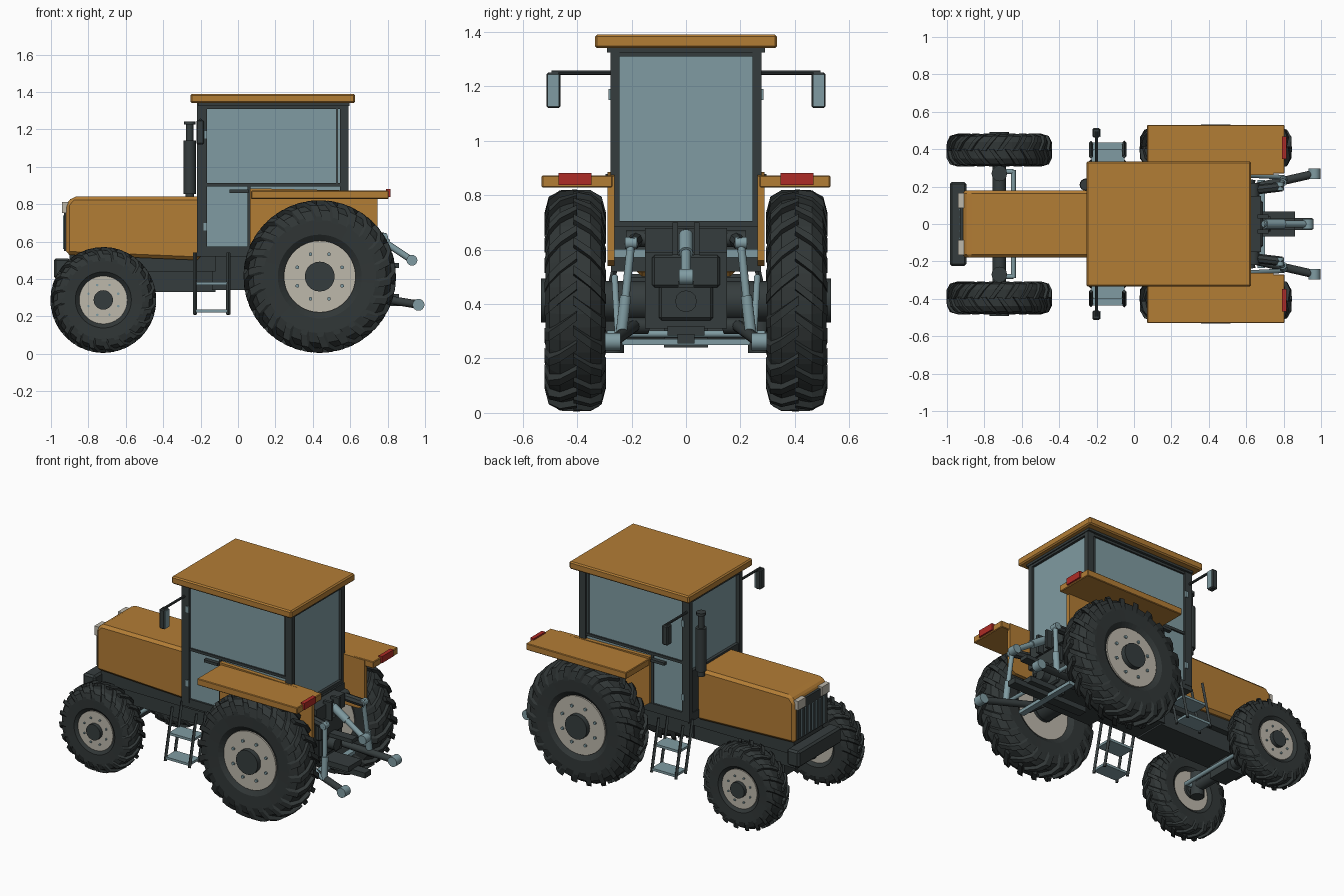
import bpy, bmesh, math
from mathutils import Vector

if "Cube" in bpy.data.objects:
    bpy.data.objects.remove(bpy.data.objects["Cube"])

def material(name, rgb):
    m = bpy.data.materials.new(name)
    m.diffuse_color = (*rgb, 1)
    m.use_nodes = True
    m.node_tree.nodes["Principled BSDF"].inputs["Base Color"].default_value = m.diffuse_color
    return m

ORANGE = material("orange paint", (0.45, 0.205, 0.036))
DARK = material("dark iron", (0.036, 0.046, 0.047))
TYRE = material("tyre rubber", (0.03, 0.037, 0.037))
GLASS = material("blue grey", (0.215, 0.33, 0.36))
CREAM = material("rim cream", (0.51, 0.48, 0.41))
RED = material("red lens", (0.42, 0.024, 0.019))

def finish(name, bm, mat, mirror=False, bevel=0, smooth=False):
    bmesh.ops.recalc_face_normals(bm, faces=bm.faces)
    me = bpy.data.meshes.new(name)
    bm.to_mesh(me)
    bm.free()
    me.materials.append(mat)
    ob = bpy.data.objects.new(name, me)
    bpy.context.collection.objects.link(ob)
    if smooth:
        bpy.context.view_layer.objects.active = ob
        ob.select_set(True)
        bpy.ops.object.shade_smooth_by_angle(angle=math.radians(35))
        ob.select_set(False)
    if bevel:
        b = ob.modifiers.new("bevel", 'BEVEL')
        b.width, b.segments = bevel, 1
    if mirror:
        ob.modifiers.new("mirror", 'MIRROR').use_axis = (False, True, False)
    return ob

def add_box(bm, x0, x1, y0, y1, z0, z1):
    v = [bm.verts.new((x, y, z)) for x in (x0, x1) for y in (y0, y1) for z in (z0, z1)]
    for f in ((0, 1, 3, 2), (4, 6, 7, 5), (0, 4, 5, 1), (2, 3, 7, 6), (0, 2, 6, 4), (1, 5, 7, 3)):
        bm.faces.new([v[i] for i in f])

def boxes(name, mat, *dims, mirror=False, bevel=0):
    bm = bmesh.new()
    for d in dims:
        add_box(bm, *d)
    return finish(name, bm, mat, mirror, bevel)

def add_rod(bm, p, q, r, n=12, r2=None):
    p, q = Vector(p), Vector(q)
    mat = (q - p).to_track_quat('Z', 'Y').to_matrix().to_4x4()
    mat.translation = (p + q) / 2
    bmesh.ops.create_cone(bm, cap_ends=True, segments=n, radius1=r,
                          radius2=r if r2 is None else r2, depth=(q - p).length, matrix=mat)

def rods(name, mat, *items, mirror=False):
    bm = bmesh.new()
    for it in items:
        add_rod(bm, *it)
    return finish(name, bm, mat, mirror, smooth=True)

def prism(name, mat, outline, y0, y1, mirror=False, bevel=0):
    bm = bmesh.new()
    a = [bm.verts.new((x, y0, z)) for x, z in outline]
    b = [bm.verts.new((x, y1, z)) for x, z in outline]
    bm.faces.new(a)
    bm.faces.new(b)
    for i in range(len(a)):
        j = (i + 1) % len(a)
        bm.faces.new((a[i], a[j], b[j], b[i]))
    return finish(name, bm, mat, mirror, bevel)

# Wheels: turned tyre, chevron lugs, rim, hub and bolts
def wheel(name, cx, cy, R, w, rim, hub, lugs, outer):
    h = w / 2
    def pt(y, r, a):
        return (cx + r * math.sin(a), cy + y, R + 0.005 + r * math.cos(a))
    bm = bmesh.new()
    prof = [(-.72, rim), (-.94, rim * 1.18), (-.97, R * .74), (-.84, R * .87), (-.5, R * .94),
            (.5, R * .94), (.84, R * .87), (.97, R * .74), (.94, rim * 1.18), (.72, rim)]
    n = 48
    rings = [[bm.verts.new(pt(y * h, r, math.tau * i / n)) for y, r in prof] for i in range(n)]
    for i in range(n):
        a, b = rings[i], rings[(i + 1) % n]
        for k in range(len(prof)):
            m = (k + 1) % len(prof)
            bm.faces.new((a[k], a[m], b[m], b[k]))
    # y, inner radius, outer radius, sweep and half width in lug pitches
    path = [(-.06, .90, 1.0, 0, .17), (.5, .90, .995, .42, .19), (.86, .83, .935, .74, .21), (1.0, .72, .79, .95, .22)]
    pitch = math.tau / lugs
    for side in (1, -1):
        for i in range(lugs):
            base = (i + (0.5 if side < 0 else 0)) * pitch
            secs = []
            for y, ri, ro, sw, hw in path:
                secs.append([bm.verts.new(pt(side * y * h, r * R, base + (sw + s * hw) * pitch))
                             for r, s in ((ri, -1), (ro, -.8), (ro, .8), (ri, 1))])
            for a, b in zip(secs, secs[1:]):
                for k in range(4):
                    m = (k + 1) % 4
                    bm.faces.new((a[k], a[m], b[m], b[k]))
            bm.faces.new(secs[0])
            bm.faces.new(secs[-1])
    finish(name + "_tyre", bm, TYRE, True)
    z = R + 0.005
    rods(name + "_rim", CREAM, ((cx, cy - h * .74, z), (cx, cy + h * .82, z), rim * 1.01, 36), mirror=True)
    rods(name + "_hub", DARK, ((cx, cy - h * .9, z), (cx, outer, z), hub, 20), mirror=True)
    bolts = []
    for i in range(8):
        a = math.tau * (i + .5) / 8
        x, zz = cx + math.sin(a) * rim * .68, z + math.cos(a) * rim * .68
        bolts.append(((x, cy, zz), (x, cy + h * .9, zz), rim * .055, 6))
    rods(name + "_bolts", GLASS, *bolts, mirror=True)

wheel("rear_wheel", 0.437, 0.407, 0.408, 0.226, 0.19, 0.08, 22, 0.532)
wheel("front_wheel", -0.72, 0.395, 0.283, 0.176, 0.127, 0.052, 20, 0.492)

# Hood, grille and headlights
prism("hood", ORANGE, [(-.92, .53), (-.92, .80), (-.885, .84), (-.2, .84), (-.2, .50)], -.18, .18, bevel=.018)
boxes("grille", DARK, (-.93, -.90, -.155, .155, .55, .80))
boxes("grille_bars", GLASS, *[(-.936, -.92, y * .038 - .006, y * .038 + .006, .56, .74) for y in range(-3, 4)])
boxes("headlight", CREAM, (-.94, -.90, .085, .165, .752, .812), mirror=True)
boxes("front_weight", DARK, (-.985, -.895, -.225, .225, .40, .51), bevel=.012)

# Chassis, engine block and transmission
boxes("engine_block", DARK, (-.90, -.12, -.15, .15, .44, .53), (-.88, -.12, -.11, .11, .33, .45))
boxes("chassis", DARK, (-.14, .5, -.12, .12, .34, .53), (.22, .66, -.15, .15, .31, .60))
boxes("transmission_cover", DARK, (.60, .69, -.125, .125, .46, .58), (.60, .68, -.10, .10, .34, .47), bevel=.01)
rods("power_shaft", DARK, ((.64, 0, .41), (.73, 0, .41), .04))
rods("rear_axle", DARK, ((.437, .1, .41), (.437, .33, .41), .075, 16), mirror=True)
rods("front_axle", DARK, ((-.72, 0, .29), (-.72, .36, .29), .036), ((-.72, .27, .22), (-.72, .27, .38), .042),
     mirror=True)
boxes("axle_mount", DARK, (-.78, -.66, -.08, .08, .24, .36))
rods("steering_rod", GLASS, ((-.645, 0, .29), (-.645, .29, .29), .013), ((-.645, .28, .29), (-.72, .28, .29), .014),
     mirror=True)

# Cab: glazed core, floor, pillars and rails
boxes("cab_glass", GLASS, (-.195, .572, -.262, .262, .57, 1.32))
boxes("cab_floor", DARK, (-.22, .30, -.275, .275, .52, .575), (.30, .60, -.262, .262, .60, .685))
boxes("cab_pillars", DARK, (-.22, -.165, .245, .278, .55, 1.34), (.545, .59, .245, .278, .66, 1.34),
      (-.205, .57, .25, .274, 1.31, 1.34), (-.165, .545, .25, .272, .895, .912),
      (.05, .066, .25, .272, .57, .90), (.525, .535, .25, .268, .90, 1.32), mirror=True)
boxes("cab_crossbars", DARK, (-.22, -.18, -.25, .25, 1.31, 1.345), (.555, .588, -.25, .25, 1.31, 1.345),
      (.56, .59, -.262, .262, .66, .705), (-.215, -.18, -.26, .26, .55, .85))
boxes("roof_underside", DARK, (-.215, .595, -.29, .29, 1.325, 1.345))
boxes("roof", ORANGE, (-.255, .625, -.335, .335, 1.34, 1.39), bevel=.008)
boxes("door_handle", DARK, (-.045, .055, .27, .295, .86, .878), mirror=True)
boxes("door_hinges", GLASS, (-.185, -.165, .27, .284, 1.15, 1.19), (-.185, -.165, .27, .284, .66, .70), mirror=True)

# Rear fenders and tail lamps
boxes("fender_top", ORANGE, (.07, .805, .27, .53, .828, .872), bevel=.004)
prism("fender_wall", ORANGE, [(.065, .58), (.065, .885), (.745, .87), (.745, .56), (.70, .54), (.12, .54)],
      .262, .288, mirror=True)
bpy.data.objects["fender_top"].modifiers.new("mirror", 'MIRROR').use_axis = (False, True, False)
boxes("tail_lamp", RED, (.79, .816, .347, .468, .838, .882), mirror=True)

# Exhaust stack
rods("exhaust", DARK, ((-.258, .21, .82), (-.258, .21, .87), .024), ((-.258, .21, .855), (-.258, .21, 1.14), .033, 16),
     ((-.258, .21, 1.13), (-.258, .21, 1.235), .02), ((-.258, .21, 1.225), (-.258, .21, 1.243), .03))

# Mirrors on arms
rods("mirror_arm", DARK, ((-.2, .26, 1.25), (-.2, .495, 1.25), .008, 8), mirror=True)
boxes("mirror_housing", DARK, (-.222, -.182, .462, .512, 1.12, 1.25), mirror=True, bevel=.006)
boxes("mirror_face", GLASS, (-.183, -.178, .466, .508, 1.126, 1.243), mirror=True)

# Entry steps with side rails
boxes("step_treads", GLASS, (-.228, -.052, .285, .40, .368, .384), (-.228, -.052, .33, .437, .222, .238), mirror=True)
bm = bmesh.new()
for x in (-.23, -.052):
    for y in (.0, .10):
        add_rod(bm, (x, .26 + y, .54), (x, .335 + y, .21), .011, 4)
finish("step_rails", bm, DARK, True)

# Rear hitch: lift arms, lift rods, lower links, top link, drawbar
boxes("lift_housing", DARK, (.58, .68, -.15, .15, .59, .68), (.66, .72, -.05, -.03, .58, .70),
      (.66, .72, .03, .05, .58, .70))
rods("lift_arm", DARK, ((.62, .18, .64), (.79, .20, .62), .026, 8), ((.64, 0, .64), (.64, .22, .64), .03),
     mirror=True)
rods("lift_rod", GLASS, ((.78, .20, .64), (.80, .235, .30), .015), ((.795, .222, .43), (.80, .238, .29), .021),
     ((.78, .18, .625), (.78, .225, .625), .022), mirror=True)
rods("lower_link", DARK, ((.62, .19, .32), (.95, .265, .265), .022), ((.60, .14, .32), (.62, .24, .32), .03),
     mirror=True)
rods("lower_link_end", GLASS, ((.965, .24, .262), (.965, .297, .262), .032, 16), mirror=True)
rods("stay_rod", GLASS, ((.56, .262, .50), (.80, .25, .29), .012), mirror=True)
rods("top_link", GLASS, ((.69, 0, .66), (.93, 0, .50), .018), ((.70, 0, .653), (.80, 0, .587), .026),
     ((.93, -.026, .50), (.93, .026, .50), .029, 16))
boxes("drawbar", DARK, (.4, .955, -.032, .032, .255, .29), (.60, .86, -.068, .068, .285, .32))
boxes("drawbar_support", GLASS, (.66, .70, -.235, .235, .25, .272))
boxes("hitch_plate", DARK, (.64, .86, -.03, .03, .46, .485))
